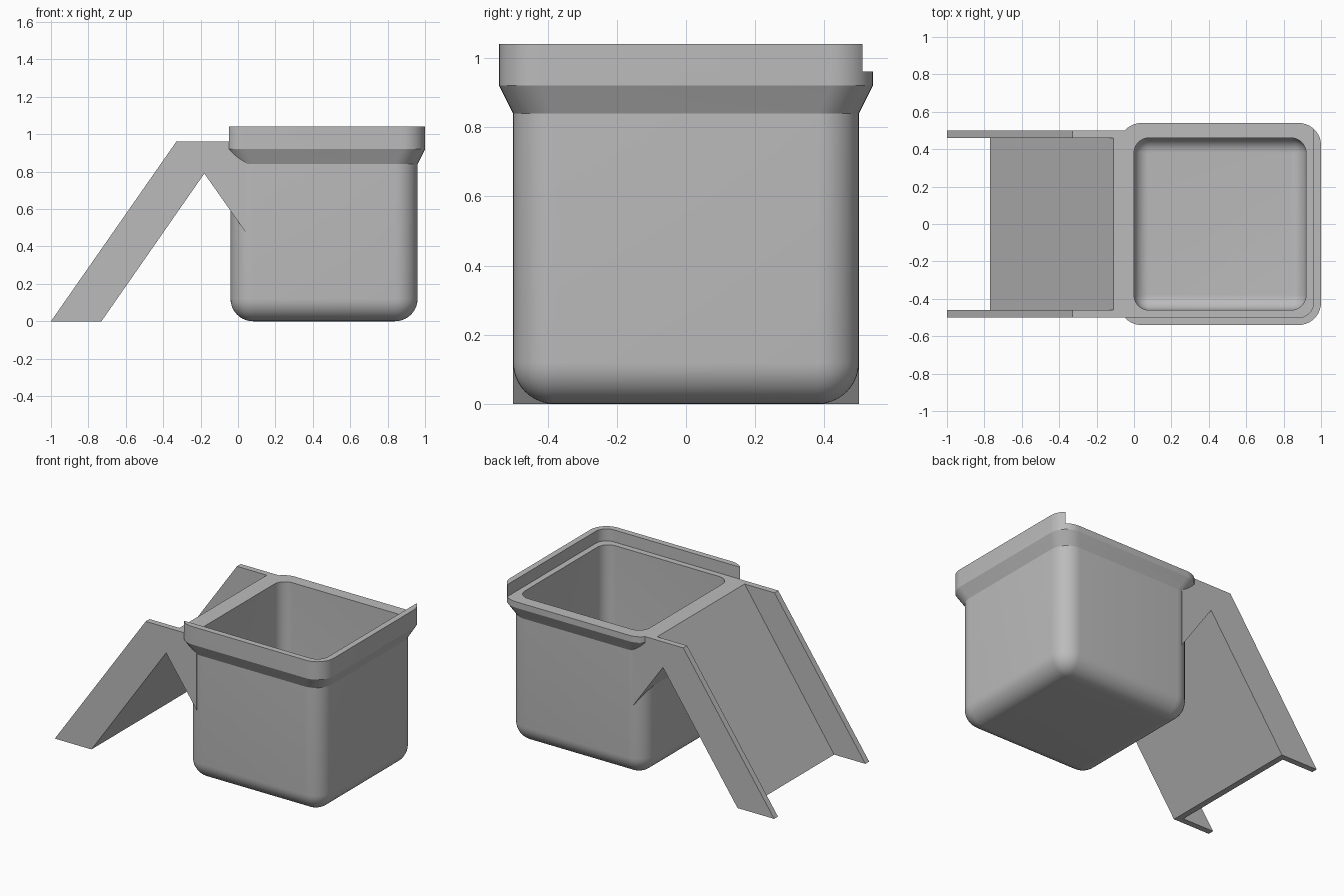
import bpy, bmesh
from math import sin, cos, pi, radians, asin, degrees

if "Cube" in bpy.data.objects:
    bpy.data.objects.remove(bpy.data.objects["Cube"])

CX = 0.46          # centre of the bin in x
SEG = 10           # steps per rounded corner
TOP = 0.96         # height of the bin opening

grey = bpy.data.materials.new("plain grey")
grey.use_nodes = True
colour = (0.5, 0.5, 0.5, 1)
grey.diffuse_color = colour
grey.node_tree.nodes["Principled BSDF"].inputs["Base Color"].default_value = colour


def arc(cx, cy, r, start, end):
    """Points along an arc, angles in degrees."""
    return [(cx + r * cos(radians(start + (end - start) * i / SEG)),
             cy + r * sin(radians(start + (end - start) * i / SEG)))
            for i in range(SEG + 1)]


def rounded_square(half, r):
    c = half - r
    pts = []
    for sx, sy, a in ((1, 1, 0), (-1, 1, 90), (-1, -1, 180), (1, -1, 270)):
        pts += arc(CX + sx * c, sy * c, r, a, a + 90)
    return pts


def finish(name, bm, smooth=False):
    bmesh.ops.recalc_face_normals(bm, faces=bm.faces)
    mesh = bpy.data.meshes.new(name)
    bm.to_mesh(mesh)
    bm.free()
    mesh.materials.append(grey)
    obj = bpy.data.objects.new(name, mesh)
    bpy.context.collection.objects.link(obj)
    if smooth:
        bpy.ops.object.select_all(action="DESELECT")
        obj.select_set(True)
        bpy.context.view_layer.objects.active = obj
        bpy.ops.object.shade_smooth_by_angle(angle=radians(25))
    return obj


def prism(name, points, direction, smooth=False):
    """Extrude a closed loop of 3D points along a direction."""
    bm = bmesh.new()
    face = bm.faces.new([bm.verts.new(p) for p in points])
    new = bmesh.ops.extrude_face_region(bm, geom=[face])["geom"]
    verts = [v for v in new if isinstance(v, bmesh.types.BMVert)]
    bmesh.ops.translate(bm, verts=verts, vec=direction)
    # extrusion of a lone face keeps the base, so the prism is closed
    return finish(name, bm, smooth)


def fillet(half, r, z):
    """Rings (half size, corner radius, height) of a rounded bottom edge."""
    rings = []
    for i in range(SEG + 1):
        a = i / SEG * pi / 2
        inset = r * (1 - sin(a))
        rings.append((half - inset, max(r - inset, 0.001), z + r * (1 - cos(a))))
    return rings


# Bin: outer shell, flared rim and cavity in one loft
rings = fillet(0.5, 0.12, 0)
rings += [(0.5, 0.12, 0.84), (0.54, 0.12, 0.92), (0.54, 0.12, TOP), (0.46, 0.08, TOP)]
rings += reversed(fillet(0.46, 0.08, 0.04))
bm = bmesh.new()
loops = [[bm.verts.new((x, y, z)) for x, y in rounded_square(h, r)] for h, r, z in rings]
for a, b in zip(loops, loops[1:]):
    for i in range(len(a)):
        j = (i + 1) % len(a)
        bm.faces.new((a[i], a[j], b[j], b[i]))
bm.faces.new(loops[0])
bm.faces.new(loops[-1])
finish("bin", bm, True)

# Raised lip along the front and one side of the rim
cut = degrees(asin(0.08 / 0.12))
lip = arc(CX - 0.42, -0.42, 0.12, 180 + cut, 270)
lip += arc(CX + 0.42, -0.42, 0.12, 270, 360)
lip += arc(CX + 0.42, 0.42, 0.12, 0, 90 - cut)
lip += arc(CX + 0.42, -0.42, 0.08, 360, 270)
prism("raised_lip", [(x, y, TOP) for x, y in lip], (0, 0, 0.08), True)

# Side plates that carry the ramp
plate = [(-1, 0), (-0.33, TOP), (0.045, TOP), (0.045, 0.47), (-0.18, 0.79), (-0.73, 0)]
for side, y in (("front", -0.5), ("back", 0.46)):
    prism(side + "_side_plate", [(x, y, z) for x, z in plate], (0, 0.04, 0))

# Sloped ramp with the wedge joining it to the bin
ramp = [(-0.77, 0), (-0.11, TOP), (-0.02, TOP), (-0.02, 0.563), (-0.18, 0.79), (-0.73, 0)]
prism("ramp", [(x, -0.46, z) for x, z in ramp], (0, 0.92, 0))
